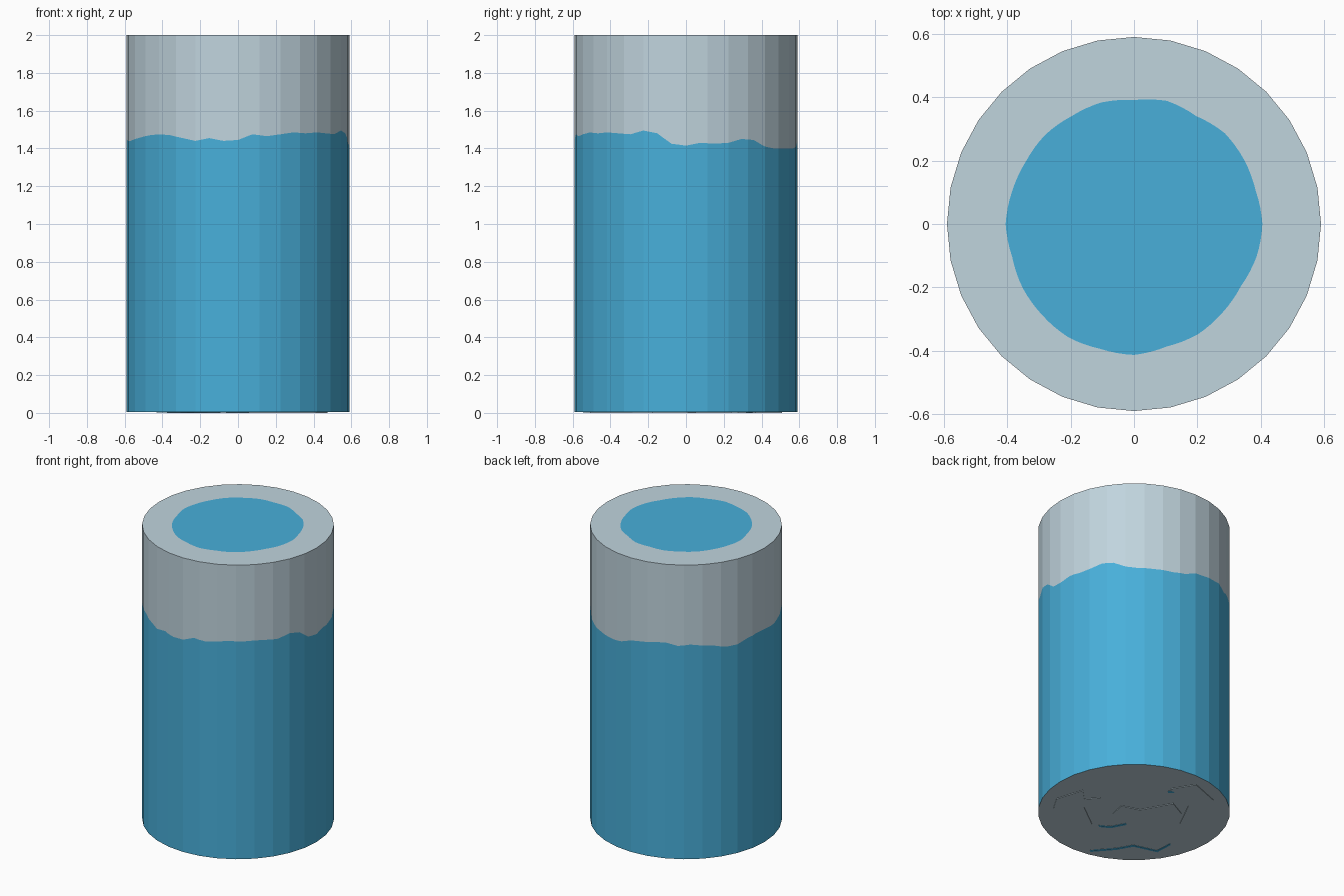
import bpy, bmesh, math
from mathutils import Vector

cube = bpy.data.objects.get("Cube")
if cube:
    bpy.data.objects.remove(cube, do_unlink=True)

RADIUS, HEIGHT, BASE = 0.59, 2.0, 0.004
SIDES, COLUMNS = 32, 96


def make_material(name, color):
    mat = bpy.data.materials.new(name)
    mat.use_nodes = True
    mat.diffuse_color = color
    mat.node_tree.nodes["Principled BSDF"].inputs["Base Color"].default_value = color
    return mat


grey = make_material("pale_grey", (0.53, 0.66, 0.73, 1))
blue = make_material("paint_blue", (0.065, 0.43, 0.70, 1))


def finish(name, bm, materials):
    """Turn a bmesh into a flat-shaded object."""
    bmesh.ops.recalc_face_normals(bm, faces=bm.faces)
    mesh = bpy.data.meshes.new(name)
    bm.to_mesh(mesh)
    bm.free()
    for mat in materials:
        mesh.materials.append(mat)
    obj = bpy.data.objects.new(name, mesh)
    bpy.context.collection.objects.link(obj)
    return obj


def sample(values, turn):
    """Blend evenly spaced values around a full circle."""
    pos = turn * len(values)
    i = int(pos)
    a, b = values[i % len(values)], values[(i + 1) % len(values)]
    return a + (b - a) * (pos - i)


def rim_radius(angle):
    """Distance from the axis to the faceted wall."""
    step = math.tau / SIDES
    return RADIUS * math.cos(step / 2) / math.cos(angle % step - step / 2)


# Uneven paint edges: height on the wall (hundredths above the low mark)
# and radius on the lid (thousandths)
WALL_EDGE = [1.5, 3, 2.5, 3, 5, 4.5, 1, 0, 0, 0, 0, 1, 4, 5, 6, 7,
             5, 6, 5, 4, 2, 2, 4, 5, 5, 4, 4, 5, 6, 7, 7.5, 7,
             5.5, 4, 5.5, 4, 4.5, 7.5, 6.5, 7.5, 8.5, 8, 8.5, 8, 7.5, 9.5, 8, 2.5]
LID_EDGE = [405, 398, 402, 405, 393, 402, 391, 397, 393, 397, 394, 398,
            405, 398, 405, 408, 413, 408, 413, 400, 402, 395, 390, 400]

# Cylinder body: rings from the base up the wall and in over the lid
bm = bmesh.new()
rings = [[] for _ in range(4)]
for k in range(COLUMNS):
    turn = k / COLUMNS
    angle = turn * math.tau
    wall = rim_radius(angle)
    paint_z = 1.4 + sample(WALL_EDGE, turn) / 100
    lid_r = sample(LID_EDGE, turn) / 1000
    profile = [(wall, BASE), (wall, paint_z), (wall, HEIGHT), (lid_r, HEIGHT)]
    for ring, (r, z) in zip(rings, profile):
        ring.append(bm.verts.new((r * math.cos(angle), r * math.sin(angle), z)))

bottom_centre = bm.verts.new((0, 0, BASE))
top_centre = bm.verts.new((0, 0, HEIGHT))
for k in range(COLUMNS):
    n = (k + 1) % COLUMNS
    for level, slot in enumerate((1, 0, 0)):
        lower, upper = rings[level], rings[level + 1]
        face = bm.faces.new((lower[k], lower[n], upper[n], upper[k]))
        face.material_index = slot
    bm.faces.new((rings[0][n], rings[0][k], bottom_centre)).material_index = 0
    bm.faces.new((rings[3][k], rings[3][n], top_centre)).material_index = 1
finish("cylinder_body", bm, [grey, blue])


def base_plate(name, outline, z, mat):
    """Thin jagged plate under the base, drawn on diagonal axes."""
    bm = bmesh.new()
    side, ahead = Vector((-1, 1, 0)).normalized(), Vector((1, 1, 0)).normalized()
    verts = [bm.verts.new(side * u + ahead * v + Vector((0, 0, BASE))) for u, v in outline]
    face = bm.faces.new(verts)
    moved = bmesh.ops.extrude_face_region(bm, geom=[face])["geom"]
    for item in moved:
        if isinstance(item, bmesh.types.BMVert):
            item.co.z = z
    finish(name, bm, [mat])


# Broken crust on the underside
base_plate("crust_plate_a", [(-.46, .21), (-.29, .3), (-.29, .19), (-.19, .2),
           (-.3, .09), (-.27, -.12), (-.4, -.32), (-.49, .09)], 0, grey)
base_plate("crust_plate_b", [(-.13, 0), (-.07, .09), (.04, .03), (.25, .09),
           (.29, -.04), (.16, -.12), (.07, -.16), (-.09, -.08)], 0, grey)
base_plate("crust_plate_c", [(.25, .27), (.41, .31), (.5, .11),
           (.41, -.12), (.27, -.16), (.34, .05)], 0, grey)

# Slim blue cracks in the crust
cracks = {
    "long_crack": [(-.31, -.46), (-.15, -.45), (-.04, -.42), (.1, -.5), (.19, -.42)],
    "middle_crack": [(-.23, -.16), (-.16, -.18), (-.06, -.15)],
    "side_crack": [(.23, .22), (.3, .21)],
}
for name, path in cracks.items():
    back = [(u, v + 0.02) for u, v in reversed(path)]
    base_plate(name, path + back, BASE / 2, blue)
